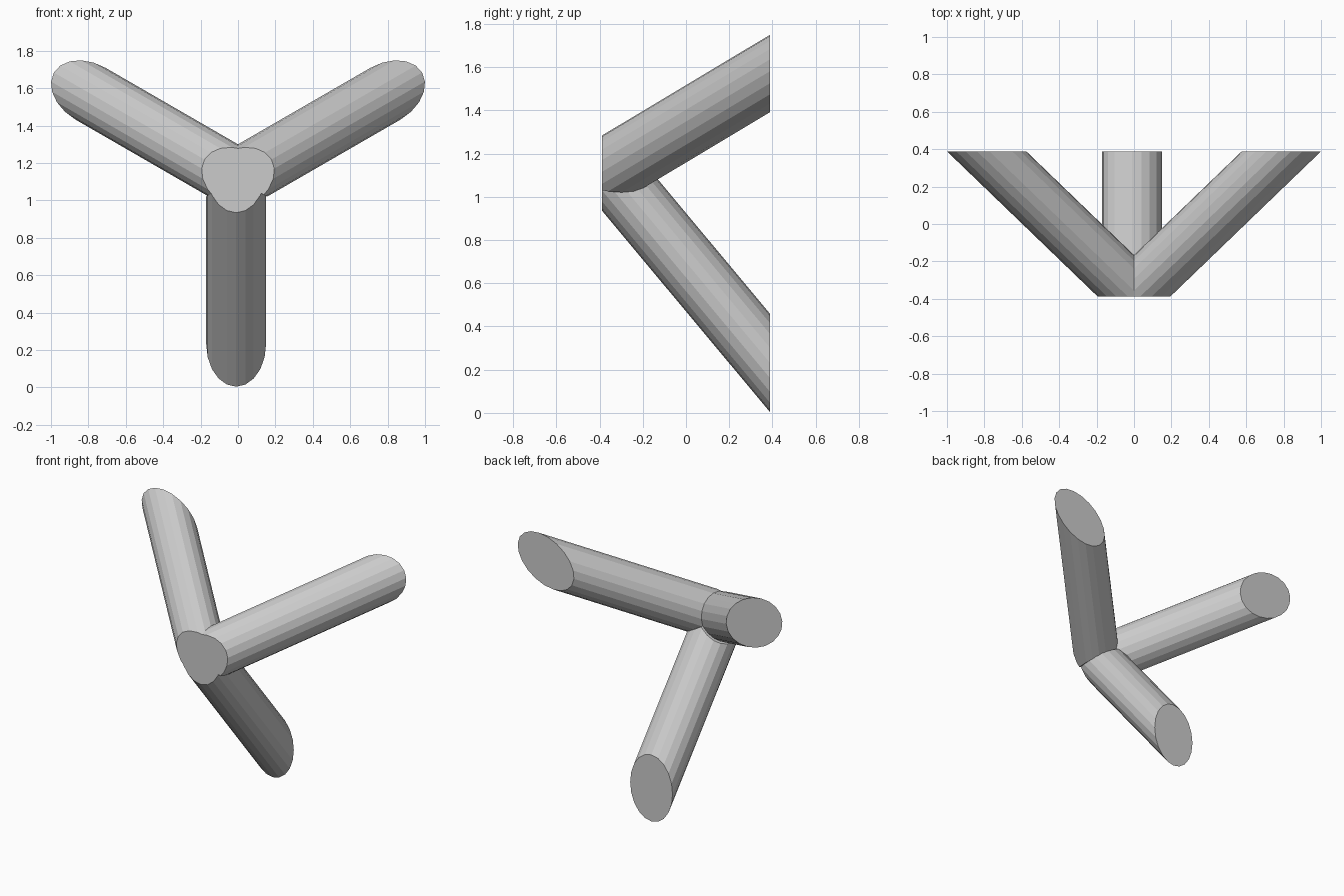
import bpy, bmesh
from math import sin, cos, pi, radians
from mathutils import Vector

if "Cube" in bpy.data.objects:
    bpy.data.objects.remove(bpy.data.objects["Cube"])

SIDES = 20
Y = 0.388          # flat cuts at front and back
LONG, SHORT = 0.2275, 0.16
REACH = 0.93       # sideways travel of each arm from front to back


def arm(name, start, angle, apex_z):
    """Sheared round bar between two flat cuts, mitred at the hub."""
    a = radians(angle)
    along = Vector((cos(a), 0, sin(a)))
    across = Vector((-sin(a), 0, cos(a)))
    bm = bmesh.new()
    rings = []
    for y, travel in ((-Y, 0), (Y, REACH)):
        c = Vector((start[0], y, start[1])) + along * travel
        rings.append([bm.verts.new(c + along * LONG * cos(2 * pi * i / SIDES)
                                   + across * SHORT * sin(2 * pi * i / SIDES))
                      for i in range(SIDES)])
    for i in range(SIDES):
        j = (i + 1) % SIDES
        bm.faces.new((rings[0][i], rings[0][j], rings[1][j], rings[1][i]))
    for r in rings:
        bm.faces.new(r)
    # keep only the 120 degree sector around the arm
    for turn in (-150, 150):
        t = radians(angle + turn)
        cut = bmesh.ops.bisect_plane(
            bm, geom=bm.verts[:] + bm.edges[:] + bm.faces[:],
            plane_co=(0, 0, apex_z), plane_no=(cos(t), 0, sin(t)),
            clear_outer=True)
        edges = [e for e in cut["geom_cut"] if isinstance(e, bmesh.types.BMEdge)]
        bmesh.ops.holes_fill(bm, edges=edges, sides=0)
    bmesh.ops.recalc_face_normals(bm, faces=bm.faces[:])
    mesh = bpy.data.meshes.new(name)
    bm.to_mesh(mesh)
    bm.free()
    obj = bpy.data.objects.new(name, mesh)
    bpy.context.collection.objects.link(obj)
    return obj


# lower arm, with the two upper arms fused on
lower = arm("three_arm_joint", (-0.01, 1.162), -90, 1.12)
uppers = [arm("right_arm", (-0.018, 1.105), 30, 1.11),
          arm("left_arm", (0.018, 1.105), 150, 1.11)]
for u in uppers:
    mod = lower.modifiers.new("fuse_" + u.name, 'BOOLEAN')
    mod.operation = 'UNION'
    mod.solver = 'EXACT'
    mod.object = u

# bake the fusion, then drop the source arms
bpy.context.view_layer.update()
deps = bpy.context.evaluated_depsgraph_get()
fused = bpy.data.meshes.new_from_object(lower.evaluated_get(deps))
lower.modifiers.clear()
lower.data = fused
for u in uppers:
    bpy.data.objects.remove(u)
